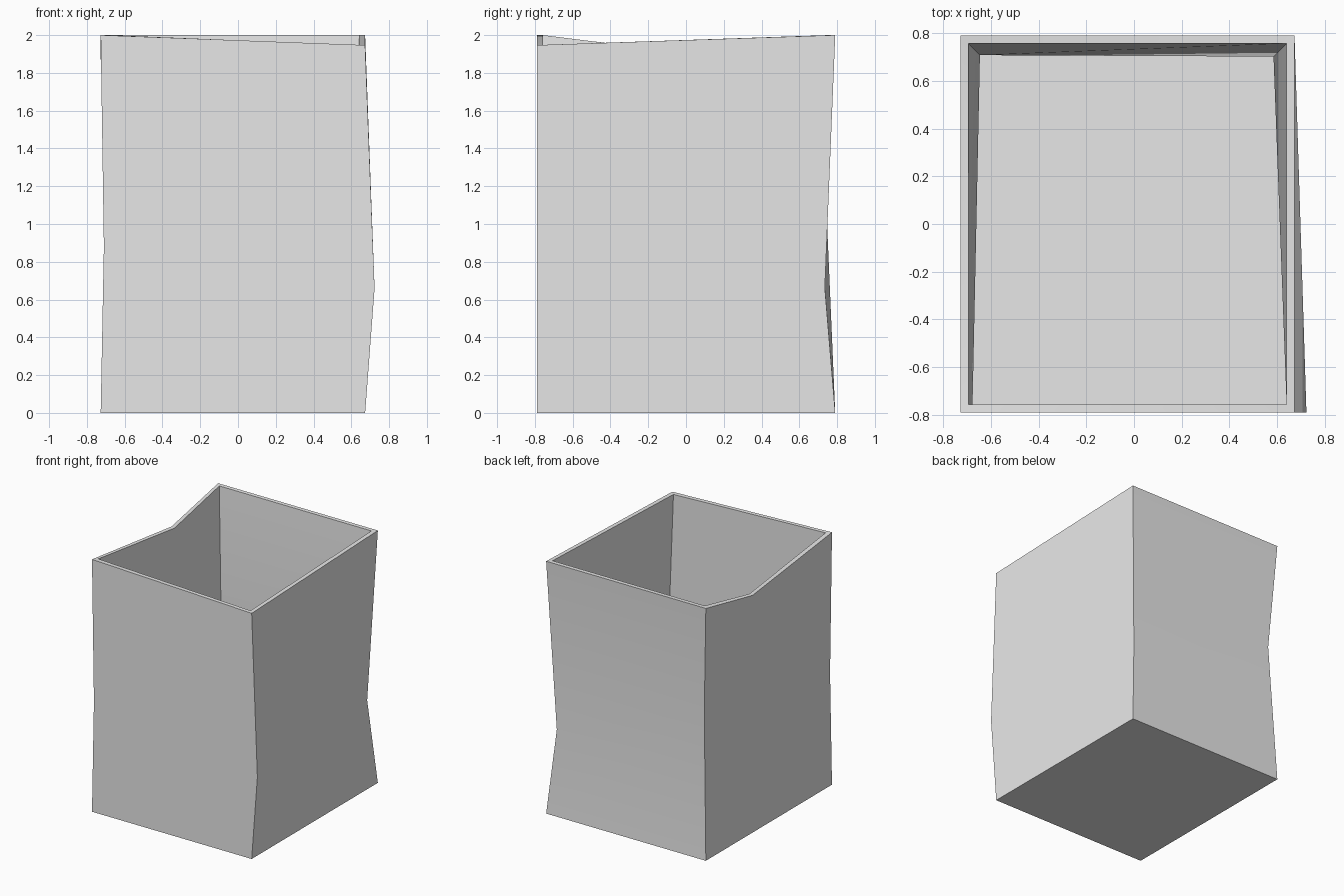
import bpy, bmesh
from mathutils import Vector

cube = bpy.data.objects.get("Cube")
if cube:
    bpy.data.objects.remove(cube, do_unlink=True)

LEFT, RIGHT, DEPTH = -0.727, 0.673, 0.79
HEIGHT, WALL = 2.0, 0.033
NOTCH = 0.63  # position of the rim dip along the -x wall

# Corners in order: front -x, front +x, back +x, back -x
corners = [(LEFT, -DEPTH), (RIGHT, -DEPTH), (RIGHT, DEPTH), (LEFT, DEPTH)]
inward = [(1, 1), (-1, 1), (-1, -1), (1, -1)]
bends = [(0.017, 0.0, 0.88), (0.05, 0.0, 0.66), (-0.055, -0.055, 0.66), (0.048, -0.049, 1.14)]
rim_heights = [HEIGHT, 1.947, HEIGHT, HEIGHT]


def ring(level, inset, floor=0.0):
    """Corner points of one loop of the box, plus one point on the -x wall."""
    pts = []
    for (x, y), (ix, iy), (dx, dy, bz), top in zip(corners, inward, bends, rim_heights):
        p = Vector((x + ix * inset, y + iy * inset, floor))
        if level == "middle":
            p += Vector((dx, dy, bz - floor))
        elif level == "rim":
            p.z = top
        pts.append(p)
    notch = pts[0].lerp(pts[3], NOTCH)
    if level == "rim":
        notch.z -= 0.12
    return pts + [notch]


# Outer wall up, over the rim, inner wall down
bm = bmesh.new()
loops = [ring("base", 0), ring("middle", 0), ring("rim", 0),
         ring("rim", WALL), ring("middle", WALL), ring("base", WALL, WALL)]
loops = [[bm.verts.new(p) for p in pts] for pts in loops]
for low, high in zip(loops, loops[1:]):
    for i in range(len(low)):
        j = (i + 1) % len(low)
        bm.faces.new((low[i], low[j], high[j], high[i]))

# Underside and inner floor
bm.faces.new(loops[0][::-1])
bm.faces.new(loops[-1])
bmesh.ops.recalc_face_normals(bm, faces=bm.faces)

mesh = bpy.data.meshes.new("open_box")
bm.to_mesh(mesh)
bm.free()
box = bpy.data.objects.new("open_box", mesh)
bpy.context.collection.objects.link(box)

# Single plain material
mat = bpy.data.materials.new("light_grey")
mat.use_nodes = True
mat.diffuse_color = (0.8, 0.8, 0.8, 1)
mat.node_tree.nodes["Principled BSDF"].inputs["Base Color"].default_value = (0.8, 0.8, 0.8, 1)
mesh.materials.append(mat)

# Soft wall bends, crisp corners
bpy.ops.object.select_all(action="DESELECT")
box.select_set(True)
bpy.context.view_layer.objects.active = box
bpy.ops.object.shade_smooth_by_angle(angle=0.52)
